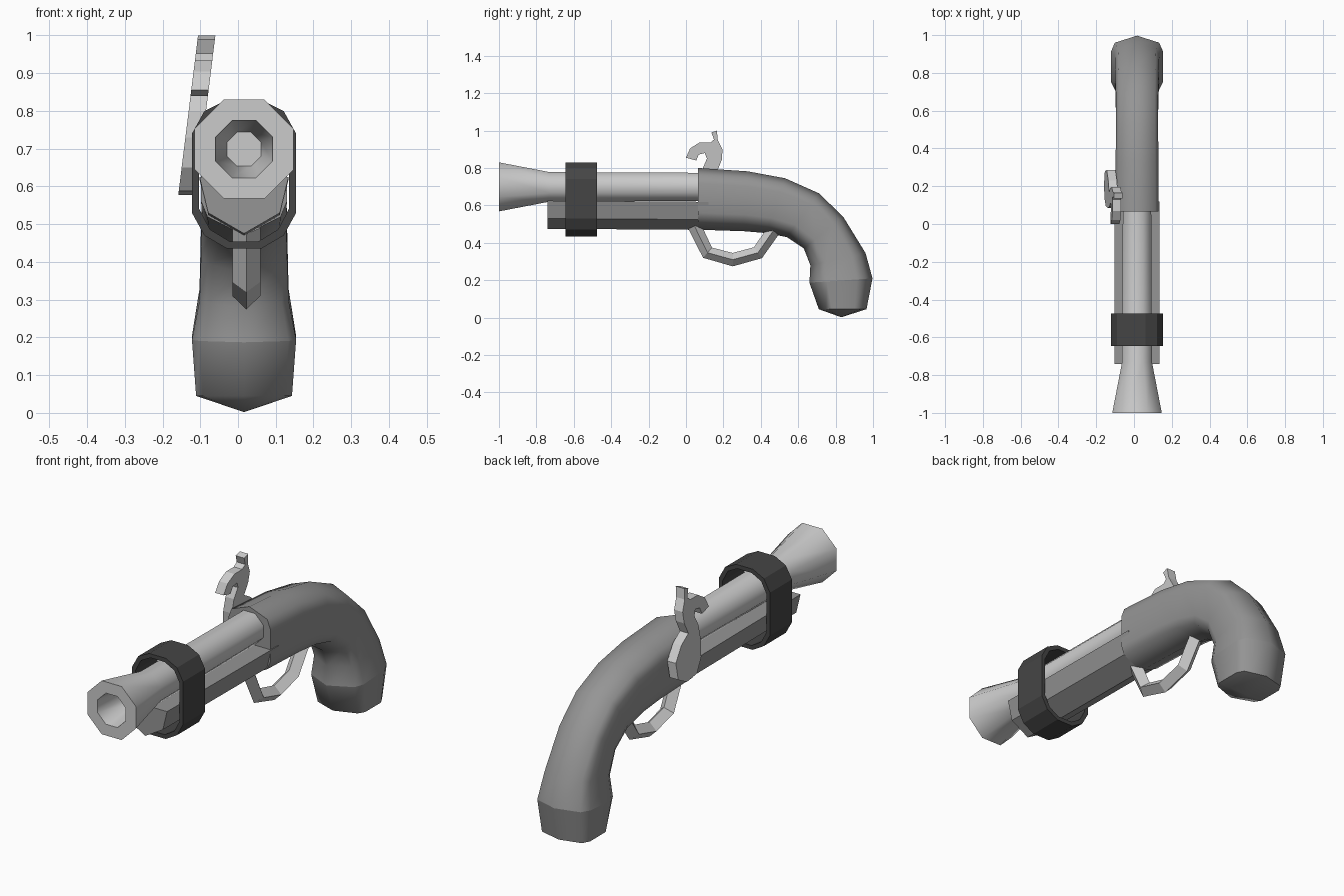
import bpy, bmesh, math
from mathutils import Vector

if "Cube" in bpy.data.objects:
    bpy.data.objects.remove(bpy.data.objects["Cube"])

CX = 0.016  # centre line of the gun


def material(name, v):
    m = bpy.data.materials.new(name)
    m.diffuse_color = (v, v, v, 1)
    m.use_nodes = True
    m.node_tree.nodes["Principled BSDF"].inputs["Base Color"].default_value = m.diffuse_color
    return m


wood = material("dark_wood", 0.3)
iron = material("black_iron", 0.06)


def loft(name, rings, mat=None, angle=None, cap=True, apex=None, closed=False):
    """Skin a list of equal-sized point rings into one object."""
    bm = bmesh.new()
    loops = [[bm.verts.new(p) for p in r] for r in rings]
    n = len(loops[0])
    pairs = list(zip(loops, loops[1:]))
    if closed:
        pairs.append((loops[-1], loops[0]))
    for a, b in pairs:
        for i in range(n):
            j = (i + 1) % n
            bm.faces.new((a[i], a[j], b[j], b[i]))
    if cap and not closed:
        bm.faces.new(loops[0])
        if apex:
            tip = bm.verts.new(apex)
            for i in range(n):
                bm.faces.new((loops[-1][i], loops[-1][(i + 1) % n], tip))
        else:
            bm.faces.new(loops[-1])
    bmesh.ops.recalc_face_normals(bm, faces=bm.faces)
    me = bpy.data.meshes.new(name)
    bm.to_mesh(me)
    bm.free()
    ob = bpy.data.objects.new(name, me)
    bpy.context.collection.objects.link(ob)
    if mat:
        me.materials.append(mat)
    if angle:
        bpy.ops.object.select_all(action='DESELECT')
        ob.select_set(True)
        bpy.context.view_layer.objects.active = ob
        bpy.ops.object.shade_smooth_by_angle(angle=math.radians(angle))
    return ob


def mirrored(half):
    """Close a right-hand outline by mirroring it across the centre line."""
    return half + [(-x, z) for x, z in reversed(half) if x > 1e-6]


def octagon(y, apothem, z=0.699):
    r = apothem / math.cos(math.pi / 8)
    return [(CX + r * math.cos((i + .5) * math.pi / 4), y,
             z + r * math.sin((i + .5) * math.pi / 4)) for i in range(8)]


# Barrel: flared muzzle with a narrowing bore
loft("barrel", [octagon(y, a) for y, a in (
    (0.12, 0.075), (-0.73, 0.079), (-1.0, 0.131), (-1.0, 0.076), (-0.78, 0.045))],
    angle=50)

# Fore-end under the barrel
fore = mirrored([(0, 0.475), (0.095, 0.53), (0.118, 0.625)])
loft("fore_end", [[(CX + x, y, z - dz) for x, z in fore]
                  for y, dz in ((-0.74, 0), (0.12, 0.006))], wood, 30)

# Stock: curved grip lofted between its upper and lower side outline
SECTION = mirrored([(0, 1), (0.85, 0.78), (1, 0.5), (1, -0.45), (0.85, -0.7), (0, -1)])


def section(top, bottom, w):
    t, b = Vector(top), Vector(bottom)
    c, h = (t + b) / 2, (t - b) / 2
    return [(CX + x * w, *(c + h * v)) for x, v in SECTION]


butt_ring = section((0.997, 0.21), (0.66, 0.187), 0.138)
loft("stock", [section(*s) for s in (
    ((0.065, 0.80), (0.065, 0.47), 0.114),
    ((0.33, 0.782), (0.31, 0.462), 0.113),
    ((0.53, 0.745), (0.43, 0.452), 0.112),
    ((0.71, 0.665), (0.54, 0.43), 0.112),
    ((0.84, 0.54), (0.63, 0.37), 0.114),
    ((0.96, 0.345), (0.665, 0.28), 0.118))] + [butt_ring], wood, 60)
loft("butt_cap", [butt_ring, section((0.965, 0.045), (0.71, 0.045), 0.127)],
     wood, 60, apex=(CX, 0.83, 0.002))

# Barrel band: hollow twelve-sided ring
band = mirrored([(0.045, 0.83), (0.105, 0.80), (0.138, 0.74),
                 (0.138, 0.53), (0.105, 0.47), (0.045, 0.435)])


def band_ring(y, sx, sz):
    return [(CX + x * sx, y, 0.6325 + (z - 0.6325) * sz) for x, z in band]


loft("barrel_band", [band_ring(-0.645, 1, 1), band_ring(-0.475, 1, 1),
                     band_ring(-0.475, 0.86, 0.9), band_ring(-0.645, 0.86, 0.9)],
     iron, closed=True)

# Trigger guard: diamond bar along a bent path
path = [Vector(p) for p in ((0.045, 0.49), (0.115, 0.347), (0.25, 0.31),
                            (0.385, 0.347), (0.47, 0.47))]
guard = []
for i, p in enumerate(path):
    d = (path[min(i + 1, 4)] - path[max(i - 1, 0)]).normalized()
    nrm = Vector((-d.y, d.x)) * 0.036
    a, b = p + nrm, p - nrm
    guard.append([(0.022, *a), (0.059, *p), (0.022, *b), (-0.015, *p)])
loft("trigger_guard", guard)

# Hammer: flat S-shaped cock leaning against the left side
outline = [(0.135, 0.99), (0.165, 1.0), (0.17, 0.95), (0.195, 0.90), (0.192, 0.845),
           (0.17, 0.79), (0.23, 0.755), (0.285, 0.69), (0.28, 0.61), (0.22, 0.578),
           (0.14, 0.588), (0.095, 0.65), (0.085, 0.73), (0.09, 0.80), (0.112, 0.85),
           (0.10, 0.88), (0.068, 0.872), (0.055, 0.84), (0.0, 0.855), (0.022, 0.905),
           (0.07, 0.935), (0.13, 0.935), (0.15, 0.952)]
loft("hammer", [[(-0.135 + (z - 0.58) * 0.124 + side, y, z) for y, z in outline]
                for side in (-0.023, 0.023)])
